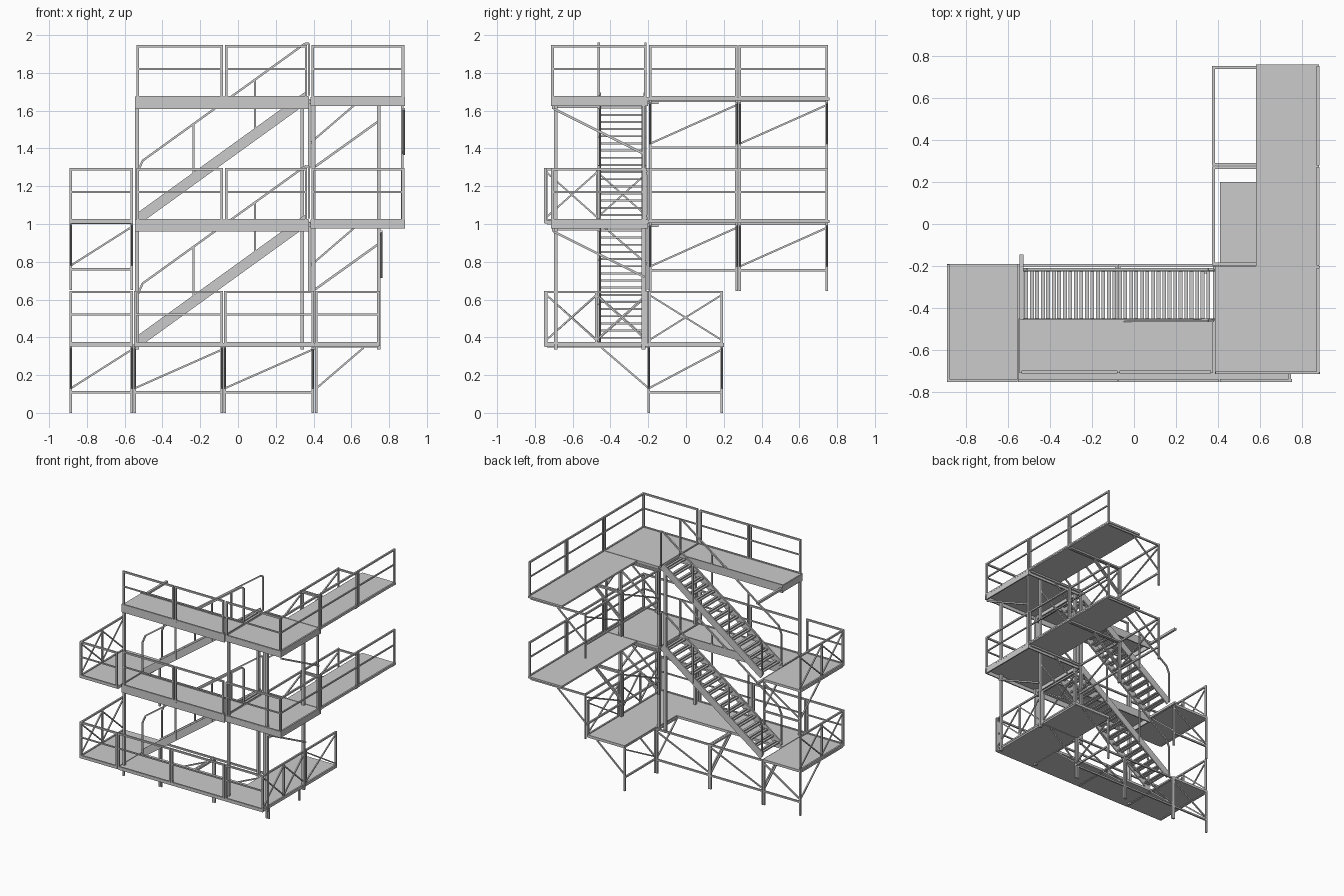
import bpy, bmesh
from mathutils import Vector, Matrix

if "Cube" in bpy.data.objects:
    bpy.data.objects.remove(bpy.data.objects["Cube"])

T = 0.013


class Part:
    """Collects boxes and bars into one named mesh object."""
    def __init__(self, name):
        self.name, self.bm = name, bmesh.new()

    def box(self, x0, x1, y0, y1, z0, z1):
        m = Matrix.Translation(((x0 + x1) / 2, (y0 + y1) / 2, (z0 + z1) / 2))
        m = m @ Matrix.Diagonal((x1 - x0, y1 - y0, z1 - z0, 1))
        bmesh.ops.create_cube(self.bm, size=1, matrix=m)

    def bar(self, a, b, w=T, h=None):
        a, b = Vector(a), Vector(b)
        d = b - a
        z = d.normalized()
        ref = Vector((0, 1, 0)) if abs(z.y) < 0.95 else Vector((1, 0, 0))
        x = ref.cross(z).normalized()
        y = z.cross(x)
        r = Matrix((x, y, z)).transposed().to_4x4()
        m = Matrix.Translation((a + b) / 2) @ r @ Matrix.Diagonal((h or w, w, d.length, 1))
        bmesh.ops.create_cube(self.bm, size=1, matrix=m)

    def done(self):
        me = bpy.data.meshes.new(self.name)
        self.bm.to_mesh(me)
        self.bm.free()
        bpy.context.collection.objects.link(bpy.data.objects.new(self.name, me))


def rail(p, a, b, z, cross=0):
    """Guard rail panel from a to b (xy): mid rail, or a number of X braces."""
    top = z + 0.275
    P = lambda q, h: (q[0], q[1], h)
    for q in (a, b):
        p.bar(P(q, z - 0.01), P(q, top + T / 2))
    for h in (z + 0.005, top):
        p.bar(P(a, h), P(b, h))
    if not cross:
        p.bar(P(a, z + 0.155), P(b, z + 0.155), 0.01)
    va, vb = Vector(a), Vector(b)
    for i in range(cross):
        s, e = va.lerp(vb, i / cross), va.lerp(vb, (i + 1) / cross)
        p.bar(P(s, z + 0.02), P(e, top - 0.015), 0.009)
        p.bar(P(s, top - 0.015), P(e, z + 0.02), 0.009)
        if i:
            p.bar(P(s, z), P(s, top))


def bracket(p, a, b, z, out, reach):
    """Wall frame under a deck, with struts and arms reaching outwards."""
    P = lambda q, h, k=0: (q[0] + out[0] * k, q[1] + out[1] * k, z + h)
    for q in (a, b):
        p.bar(P(q, -0.365), P(q, 0))
        p.bar(P(q, -0.235), P(q, -0.02, 0.25), 0.01)
        p.bar(P(q, -0.012), P(q, -0.012, reach))
    p.bar(P(a, -0.255), P(b, -0.255))
    p.bar(P(a, -0.008), P(b, -0.008))
    p.bar(P(a, -0.235), P(b, -0.03), 0.01)


L0, L1, L2 = 0.365, 1.015, 1.665

# Ground level and left landing decks
d = Part("deck_plates")
d.box(-0.55, 0.40, -0.75, -0.45, L0 - 0.015, L0 + 0.005)
d.box(0.40, 0.745, -0.75, -0.20, L0 - 0.015, L0 + 0.005)
d.box(0.41, 0.745, -0.20, 0.20, L0 - 0.015, L0 + 0.005)
for z in (L0, L1):
    d.box(-0.89, -0.555, -0.75, -0.19, z - 0.013, z + 0.005)
# Upper decks: walkway, corner and side arm
for z in (L1, L2):
    d.box(-0.54, 0.375, -0.71, -0.455, z - 0.012, z + 0.005)
    d.box(0.385, 0.88, -0.71, -0.20, z - 0.012, z + 0.005)
    d.box(0.58, 0.88, -0.20, 0.76, z - 0.01, z + 0.005)
d.done()

# Channel beams at the edges of the upper decks
c = Part("edge_beams")
for z in (L1, L2):
    for y in (-0.71, -0.465):
        c.box(-0.545, 0.375, y, y + 0.01, z - 0.055, z + 0.01)
    for x in (-0.545, 0.365):
        c.box(x, x + 0.01, -0.70, -0.465, z - 0.05, z + 0.003)
    for y in (-0.715, -0.21):
        c.box(0.385, 0.885, y, y + 0.01, z - 0.04, z + 0.008)
    for x in (0.385, 0.872):
        c.box(x, x + 0.01, -0.705, -0.21, z - 0.04, z + 0.008)
    c.bar((-0.535, -0.46, z - 0.022), (-0.535, -0.145, z - 0.022), 0.018)
    c.bar((0.385, -0.46, z - 0.022), (0.385, -0.2, z - 0.022), 0.018)
c.done()

# Main columns and their diagonal braces
p = Part("columns")
for x, y in ((-0.535, -0.69), (0.34, -0.225), (0.40, -0.69), (0.40, -0.225),
             (0.745, -0.69), (0.745, -0.225)):
    p.bar((x, y, 0.335), (x, y, L2 - 0.02), 0.02)
p.bar((0.87, -0.225, L1), (0.87, -0.225, L2), 0.014)
for z, x in ((L1, 0.76), (L2, 0.877)):
    p.bar((x, -0.70, z - 0.055), (x, -0.22, z - 0.295), 0.012)
    p.bar((0.41, -0.225, z - 0.36), (0.745, -0.225, z - 0.12), 0.012)
p.done()

# Guard rails
g = Part("guard_rails")
for a, b in ((-0.885, -0.562), (-0.545, -0.085), (-0.068, 0.395), (0.415, 0.745)):
    rail(g, (a, -0.745), (b, -0.745), L0)
rail(g, (-0.885, -0.745), (-0.562, -0.745), L1)
for z in (L0, L1):
    rail(g, (-0.885, -0.74), (-0.885, -0.20), z, 2)
rail(g, (0.742, -0.74), (0.742, -0.21), L0, 2)
rail(g, (0.742, -0.195), (0.742, 0.19), L0, 1)
for z in (L1, L2):
    rail(g, (-0.53, -0.705), (-0.085, -0.705), z)
    rail(g, (-0.062, -0.705), (0.36, -0.705), z)
    rail(g, (0.395, -0.708), (0.872, -0.708), z)
    rail(g, (0.876, -0.705), (0.876, -0.215), z)
    rail(g, (0.876, -0.19), (0.876, 0.265), z)
    rail(g, (0.876, 0.285), (0.876, 0.745), z)
g.done()

# Wall brackets under the decks
w = Part("wall_brackets")
for a, b, reach in ((-0.885, -0.562, 0.54), (-0.547, -0.085, 0.54), (-0.07, 0.395, 0.54)):
    bracket(w, (a, -0.197), (b, -0.197), L0, (0, -1), reach)
bracket(w, (0.415, -0.197), (0.415, 0.19), L0, (1, 0), 0.32)
bracket(w, (-0.885, -0.197), (-0.562, -0.197), L1, (0, -1), 0.54)
for z in (L1, L2):
    for a, b in ((-0.19, 0.268), (0.285, 0.745)):
        bracket(w, (0.378, a), (0.378, b), z - 0.005, (1, 0), 0.49)
w.done()

# Two stair flights: stringers, treads and handrails
xa, xb = -0.54, 0.378
slope = 0.66 / 0.915
for n, z in enumerate((L0, L1)):
    s = Part(f"stair_flight_{n + 1}")
    line = lambda x, off=0: z + 0.005 + (x - xa) * slope + off
    for y in (-0.455, -0.22):
        s.bar((xa + 0.01, y, line(xa + 0.01)), (xb - 0.01, y, line(xb - 0.01)), 0.01, 0.055)
    for i in range(17):
        x = xa + 0.04 + i * 0.0525
        h = line(x)
        for dx in (-0.014, 0.014):
            s.box(x + dx - 0.009, x + dx + 0.009, -0.45, -0.225, h - 0.006, h + 0.004)
    s.done()
    r = Part(f"stair_handrail_{n + 1}")
    for y in (-0.462, -0.215):
        path = [(-0.53, 0), (-0.53, 0.25), (-0.505, 0.29), (0.355, 0.29), (0.375, 0.275), (0.375, 0)]
        pts = [(x, y, line(x, o)) for x, o in path]
        for a, b in zip(pts, pts[1:]):
            r.bar(a, b, 0.011)
        for x in (-0.235, 0.09):
            r.bar((x, y, line(x, -0.02)), (x, y, line(x, 0.29)), 0.011)
    r.done()
